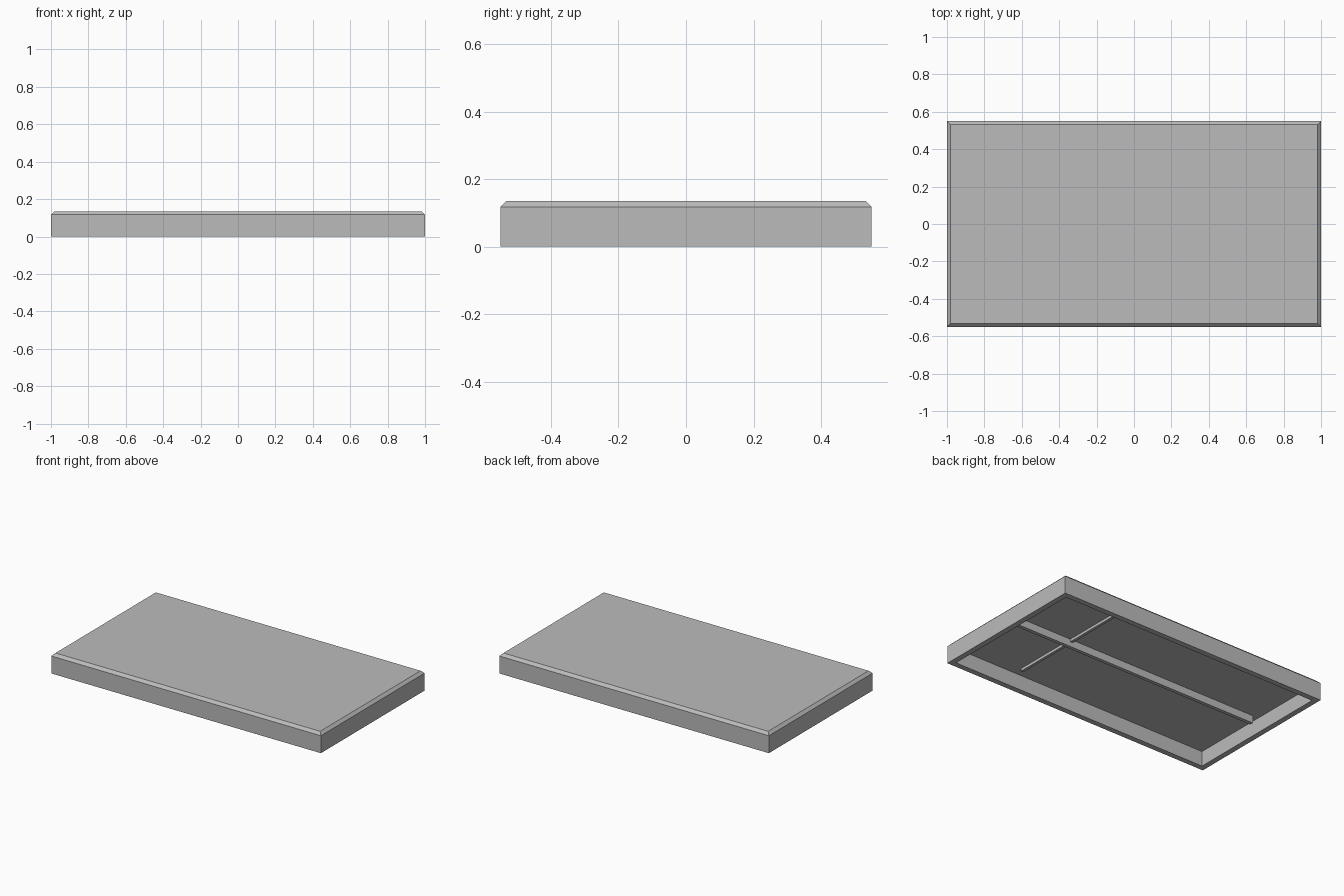
import bpy
import bmesh

cube = bpy.data.objects.get("Cube")
if cube:
    bpy.data.objects.remove(cube, do_unlink=True)

HALF_X, HALF_Y, HEIGHT = 1.0, 0.55, 0.135
CHAMFER, WALL, CEILING = 0.018, 0.037, 0.1

grey = bpy.data.materials.new("plain_grey")
grey.use_nodes = True
colour = (0.5, 0.5, 0.5, 1)
grey.diffuse_color = colour
grey.node_tree.nodes["Principled BSDF"].inputs["Base Color"].default_value = colour


def finish(name, bm):
    bmesh.ops.recalc_face_normals(bm, faces=bm.faces)
    mesh = bpy.data.meshes.new(name)
    bm.to_mesh(mesh)
    bm.free()
    mesh.materials.append(grey)
    obj = bpy.data.objects.new(name, mesh)
    bpy.context.collection.objects.link(obj)
    return obj


def ring(bm, inset, z):
    x, y = HALF_X - inset, HALF_Y - inset
    return [bm.verts.new((sx * x, sy * y, z))
            for sx, sy in ((-1, -1), (1, -1), (1, 1), (-1, 1))]


def rib(name, size, centre):
    bm = bmesh.new()
    bmesh.ops.create_cube(bm, size=1)
    bmesh.ops.scale(bm, vec=size, verts=bm.verts)
    bmesh.ops.translate(bm, vec=centre, verts=bm.verts)
    return finish(name, bm)


# Hollow panel: bevelled top, outer wall, rim, inner wall, ceiling
bm = bmesh.new()
profile = [(CHAMFER, HEIGHT), (0, HEIGHT - CHAMFER), (0, 0), (WALL, 0), (WALL, CEILING)]
rings = [ring(bm, inset, z) for inset, z in profile]
for a, b in zip(rings, rings[1:]):
    for i in range(4):
        j = (i + 1) % 4
        bm.faces.new((a[i], a[j], b[j], b[i]))
bm.faces.new(rings[0])
bm.faces.new(rings[-1])
finish("panel_shell", bm)

# Stiffening ribs under the panel
rib("long_rib", (1.84, 0.024, 0.05), (0, 0, CEILING - 0.025))
rib("cross_rib", (0.018, 0.9, 0.018), (0.5, 0, CEILING - 0.009))
